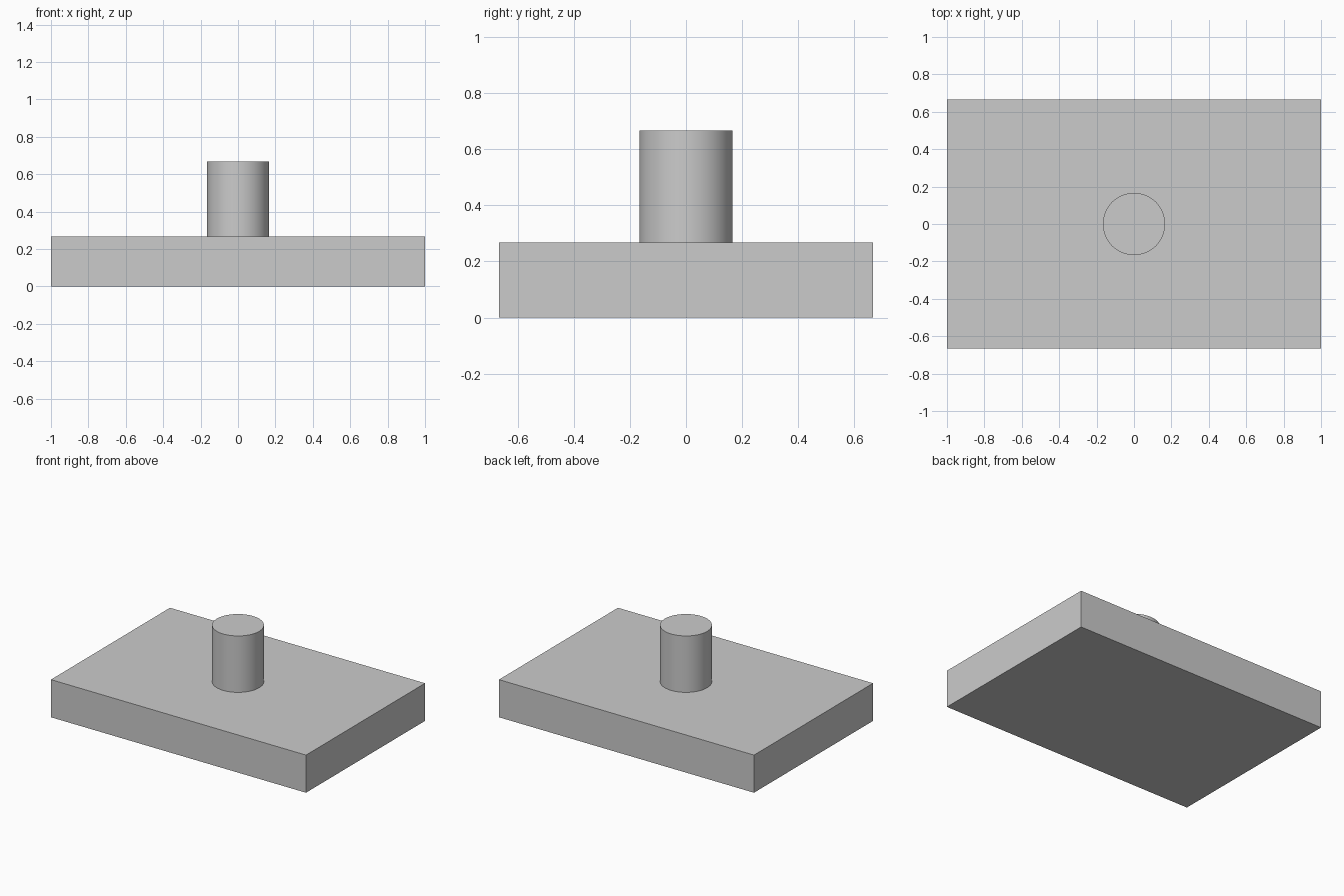
import bpy
import math

if "Cube" in bpy.data.objects:
    bpy.data.objects.remove(bpy.data.objects["Cube"])

LENGTH, DEPTH, PLATE_H = 2.0, 1.3333, 0.2667
PEG_R, PEG_H = 0.1665, 0.4

# Rectangular base plate
bpy.ops.mesh.primitive_cube_add(size=1, location=(0, 0, PLATE_H / 2))
plate = bpy.context.object
plate.name = "base_plate"
plate.scale = (LENGTH, DEPTH, PLATE_H)
bpy.ops.object.transform_apply(location=False, rotation=False, scale=True)

# Round peg standing on the centre of the plate
bpy.ops.mesh.primitive_cylinder_add(vertices=64, radius=PEG_R, depth=PEG_H,
                                    location=(0, 0, PLATE_H + PEG_H / 2))
peg = bpy.context.object
peg.name = "centre_peg"
bpy.ops.object.shade_smooth_by_angle(angle=math.radians(30))
